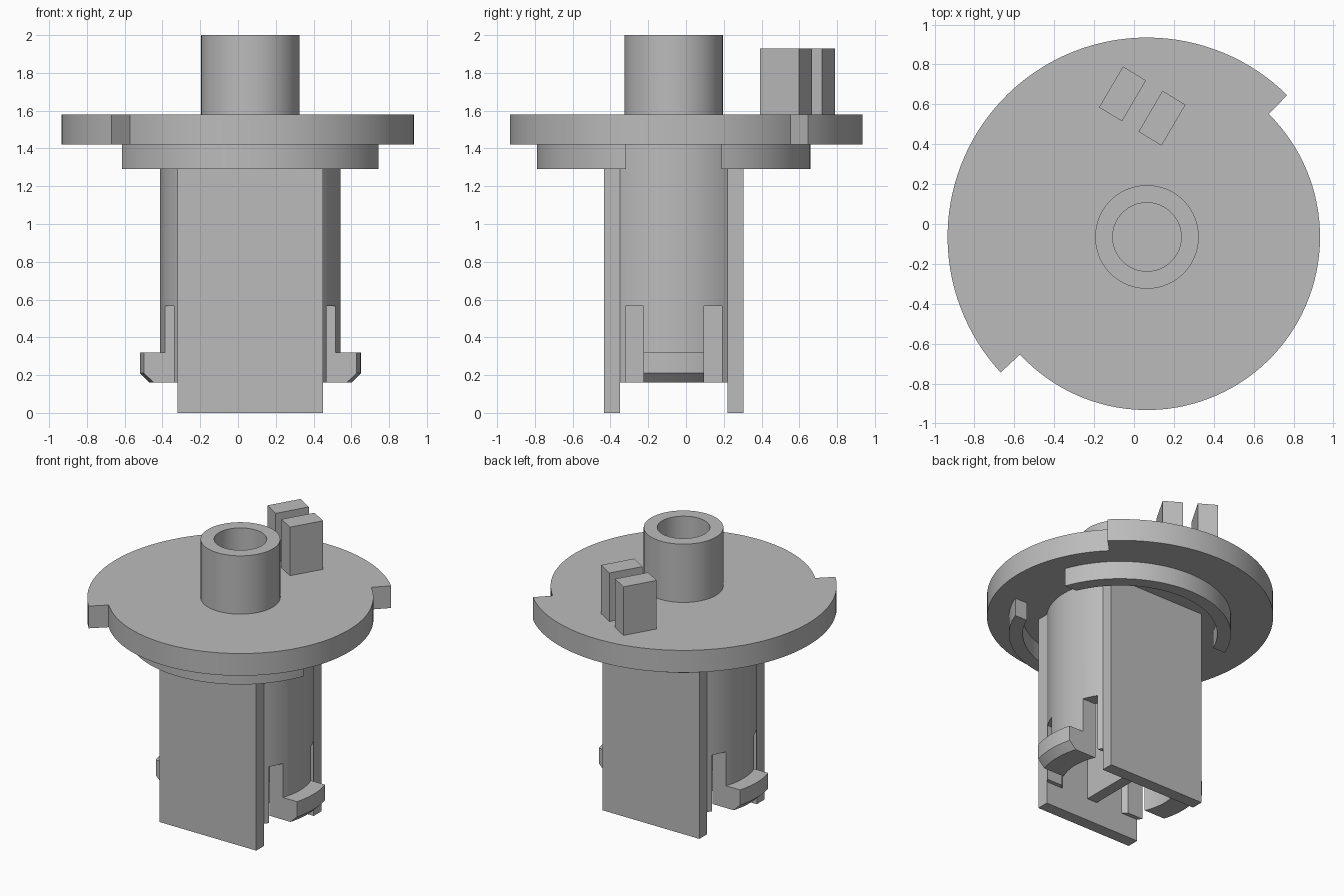
import bpy, bmesh, math
from mathutils import Vector

if "Cube" in bpy.data.objects:
    bpy.data.objects.remove(bpy.data.objects["Cube"])

CX, CY = 0.065, -0.065          # main axis of the part
grey = bpy.data.materials.new("plain_grey")
grey.diffuse_color = (0.5, 0.5, 0.5, 1)
grey.use_nodes = True
grey.node_tree.nodes["Principled BSDF"].inputs["Base Color"].default_value = grey.diffuse_color


def finish(name, bm, smooth=True):
    bmesh.ops.recalc_face_normals(bm, faces=bm.faces)
    me = bpy.data.meshes.new(name)
    bm.to_mesh(me)
    bm.free()
    ob = bpy.data.objects.new(name, me)
    bpy.context.collection.objects.link(ob)
    me.materials.append(grey)
    if smooth:
        bpy.ops.object.select_all(action='DESELECT')
        ob.select_set(True)
        bpy.context.view_layer.objects.active = ob
        bpy.ops.object.shade_smooth_by_angle(angle=math.radians(30))
    return ob


def prism(name, pts, z0, z1, smooth=False):
    """Extrude an outline given relative to the main axis."""
    bm = bmesh.new()
    lo = [bm.verts.new((CX + x, CY + y, z0)) for x, y in pts]
    hi = [bm.verts.new((CX + x, CY + y, z1)) for x, y in pts]
    n = len(pts)
    bm.faces.new(lo[::-1])
    bm.faces.new(hi)
    for i in range(n):
        j = (i + 1) % n
        bm.faces.new((lo[i], lo[j], hi[j], hi[i]))
    return finish(name, bm, smooth)


def box(name, x0, x1, y0, y1, z0, z1):
    return prism(name, [(x0, y0), (x1, y0), (x1, y1), (x0, y1)], z0, z1)


def arc_band(name, layers, span, sx=1, sy=1, n=32):
    """Curved wall; layers are (z, inner r, outer r), span(r) gives end angles."""
    bm = bmesh.new()
    grid = []
    for i in range(n + 1):
        loop = []
        for side in (1, 2):
            for lay in (layers if side == 2 else layers[::-1]):
                r = lay[side]
                a, b = span(r)
                t = a + (b - a) * i / n
                loop.append(bm.verts.new((CX + sx * r * math.cos(t),
                                          CY + sy * r * math.sin(t), lay[0])))
        grid.append(loop)
    m = len(grid[0])
    for a, b in zip(grid, grid[1:]):
        for k in range(m):
            j = (k + 1) % m
            bm.faces.new((a[k], a[j], b[j], b[k]))
    bm.faces.new(grid[0])
    bm.faces.new(grid[-1][::-1])
    return finish(name, bm)


def side_span(h):
    return lambda r: (-math.asin(h / r), math.asin(h / r))


def end_span(h):
    return lambda r: (math.asin(h / r), math.pi - math.asin(h / r))


# flange disc with two radii, stepped at opposite sides
A, B = math.radians(45.3), math.radians(222.8)
outline = []
for r, a, b in ((1.0, A, B), (0.868, B, A + 2 * math.pi)):
    outline += [(r * math.cos(a + (b - a) * i / 64),
                 r * math.sin(a + (b - a) * i / 64)) for i in range(65)]
prism("flange_disc", outline, 1.42, 1.58, True)

# hollow top tube
bm = bmesh.new()
N = 64
rings = []
for r, z in ((0.26, 1.58), (0.26, 2.0), (0.172, 2.0), (0.172, 1.58)):
    rings.append([bm.verts.new((CX + r * math.cos(2 * math.pi * i / N),
                                CY + r * math.sin(2 * math.pi * i / N), z)) for i in range(N)])
for k in range(4):
    p, q = rings[k], rings[(k + 1) % 4]
    for i in range(N):
        j = (i + 1) % N
        bm.faces.new((p[i], p[j], q[j], q[i]))
finish("top_tube", bm)

# two slanted drive pins on the flange
pin = [(-0.055, 0.79), (-0.175, 0.585), (-0.06, 0.515), (0.06, 0.72)]
for i, (dx, dy) in enumerate(((0, 0), (0.198, -0.122))):
    prism(f"drive_pin_{i + 1}", [(x + dx - CX, y + dy - CY) for x, y in pin], 1.58, 1.93)

# front and back collar arcs and flat plates
for label, s in (("front", -1), ("back", 1)):
    arc_band(f"{label}_collar_arc", [(1.29, 0.635, 0.725), (1.42, 0.635, 0.725)],
             end_span(0.252), sy=s, n=48)
    y0, y1 = sorted((s * 0.284, s * 0.37))
    box(f"{label}_plate", -0.385, 0.385, y0, y1, 0, 1.42)

# central web between the plates
box("centre_web", -0.04, 0.04, -0.284, 0.284, 0.16, 1.42)

# curved side walls slotted to leave a spring arm, with a hook on each arm
for label, s in (("right", 1), ("left", -1)):
    wall = arc_band(f"{label}_wall", [(0.16, 0.38, 0.478), (1.42, 0.38, 0.478)],
                    side_span(0.284), sx=s)
    for k in (-1, 1):
        xs = sorted((s * 0.2, s * 0.6))
        ys = sorted((k * 0.16, k * 0.255))
        cutter = box("slot_cutter", *xs, *ys, 0.05, 0.565)
        cutter.hide_render = True
        mod = wall.modifiers.new("slot", 'BOOLEAN')
        mod.operation = 'DIFFERENCE'
        mod.solver = 'EXACT'
        mod.object = cutter
        bpy.context.view_layer.objects.active = wall
        bpy.ops.object.modifier_apply(modifier=mod.name)
        bpy.data.objects.remove(cutter)
    arc_band(f"{label}_hook", [(0.16, 0.478, 0.535), (0.21, 0.478, 0.585),
                               (0.32, 0.478, 0.585)], side_span(0.16), sx=s, n=16)
